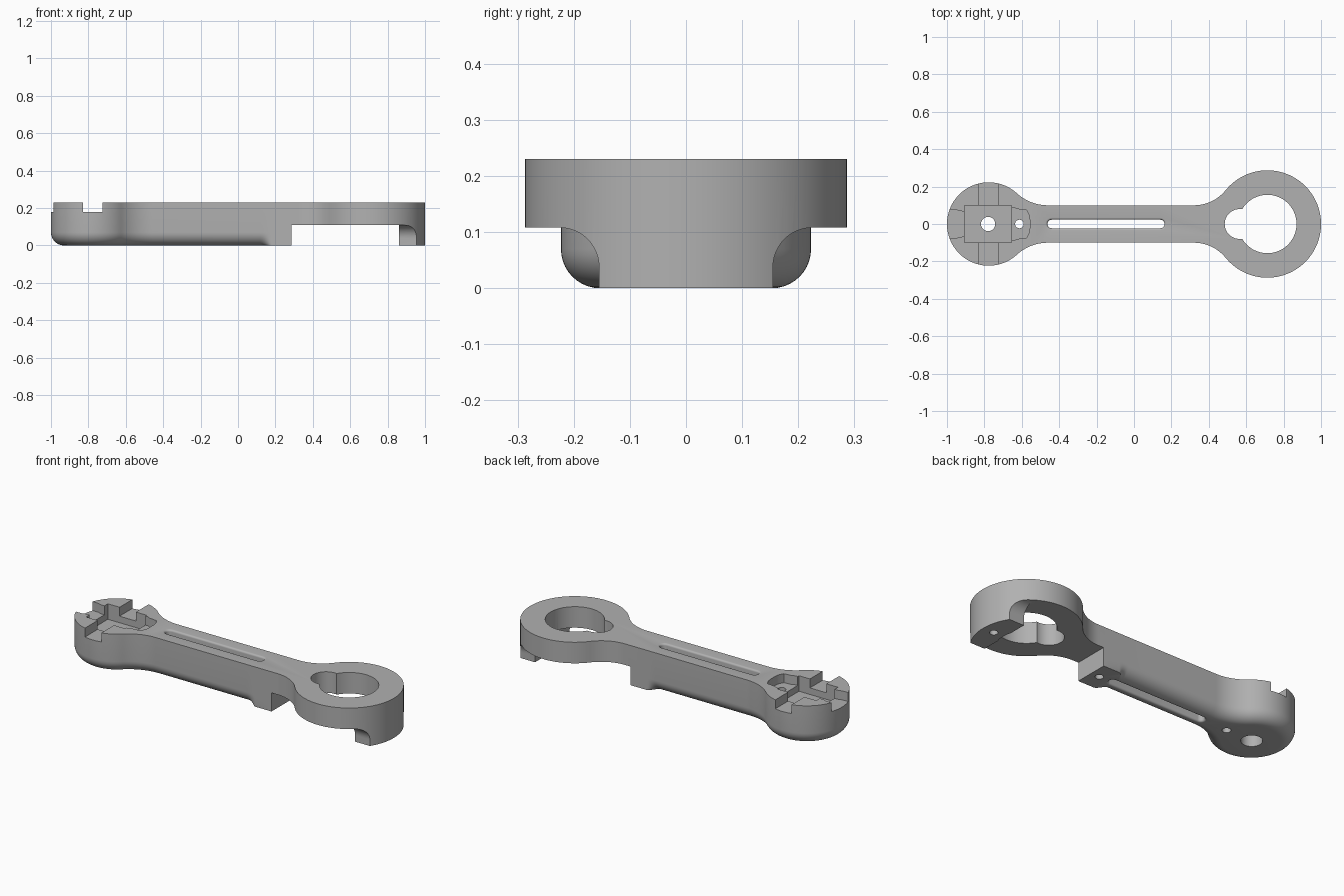
import bpy, bmesh
from math import pi, cos, sin, atan2, hypot

if "Cube" in bpy.data.objects:
    bpy.data.objects.remove(bpy.data.objects["Cube"])

TOP, ARM, ROUND = 0.23, 0.10, 0.07      # height, arm half width, lower edge radius
LX, LR = -0.777, 0.223                  # small end
RX, RR = 0.713, 0.287                   # ring end
CUT_Z, FOOT_Y = 0.108, 0.155

grey = bpy.data.materials.new("plain grey")
grey.use_nodes = True
colour = (0.44, 0.44, 0.44, 1)
grey.diffuse_color = colour
grey.node_tree.nodes["Principled BSDF"].inputs["Base Color"].default_value = colour


def arc(cx, cy, r, a, b, n):
    return [(cx + r * cos(a + (b - a) * i / n), cy + r * sin(a + (b - a) * i / n))
            for i in range(n + 1)]


def loft(name, rings):
    """Closed solid through rings of 3D points."""
    bm = bmesh.new()
    rows = [[bm.verts.new(p) for p in ring] for ring in rings]
    n = len(rows[0])
    for a, b in zip(rows, rows[1:]):
        for i in range(n):
            bm.faces.new((a[i], a[(i + 1) % n], b[(i + 1) % n], b[i]))
    bm.faces.new(rows[0])
    bm.faces.new(rows[-1])
    bmesh.ops.remove_doubles(bm, verts=bm.verts, dist=1e-6)
    bmesh.ops.recalc_face_normals(bm, faces=bm.faces)
    mesh = bpy.data.meshes.new(name)
    bm.to_mesh(mesh)
    bm.free()
    obj = bpy.data.objects.new(name, mesh)
    bpy.context.collection.objects.link(obj)
    return obj


def at_z(points, z):
    return [(x, y, z) for x, y in points]


def prism(name, points, z0, z1):
    return loft(name, [at_z(points, z0), at_z(points, z1)])


def box(name, x0, x1, y0, y1, z0, z1):
    return prism(name, [(x0, y0), (x1, y0), (x1, y1), (x0, y1)], z0, z1)


def cylinder(name, x, r, z0, z1, n=48):
    return prism(name, arc(x, 0, r, 0, 2 * pi, n)[:-1], z0, z1)


def stadium(x0, x1, r):
    return arc(x1, 0, r, -pi / 2, pi / 2, 12) + arc(x0, 0, r, pi / 2, 3 * pi / 2, 12)


def blend(dx, r):
    """Radius of the concave arc joining a round end to the arm."""
    return (dx * dx + ARM * ARM - r * r) / (2 * (r - ARM))


def outline(d):
    """Plan outline, inset by d on the small end and most of the arm."""
    dl, dr = 0.317, 0.393
    bl, br = blend(dl, LR), blend(dr, RR)
    al, ar = atan2(ARM + bl, dl), atan2(ARM + br, dr)
    half = arc(LX, 0, LR - d, pi, al, 36)
    half += arc(LX + dl, ARM + bl, bl + d, al - pi, -pi / 2, 16)[1:]
    for i in range(7):                    # rounding runs out before the block
        t = i / 6
        half.append((0.12 + 0.06 * t, ARM - d * (1 - t * t * (3 - 2 * t))))
    half += arc(RX - dr, ARM + br, br, -pi / 2, -ar, 16)
    half += arc(RX, 0, RR, pi - ar, 0, 48)[1:]
    return half + [(x, -y) for x, y in reversed(half[1:-1])]


# Main body with rounded lower edge
rings = []
for i in range(11):
    a = pi / 2 * i / 10
    rings.append(at_z(outline(ROUND * (1 - sin(a))), ROUND * (1 - cos(a))))
rings.append(at_z(outline(0), TOP))
body = loft("link_arm", rings)

cutters = []
# Clearance beneath the ring, leaving the foot at the far end
cutters.append(box("ring_clearance", 0.285, 0.86, -0.4, 0.4, -0.1, CUT_Z))
for s in (1, -1):
    curve = arc(FOOT_Y + ROUND, CUT_Z - ROUND, ROUND, pi, pi / 2, 12)
    side = [(FOOT_Y, -0.1)] + curve + [(0.4, CUT_Z), (0.4, -0.1)]
    cutters.append(loft("foot_side", [[(x, s * y, z) for y, z in side] for x in (0.8, 1.1)]))

# Keyhole opening through the ring
cutters.append(cylinder("ring_hole", RX, 0.156, -0.1, 0.4, 72))
cutters.append(cylinder("ring_hole_lobe", 0.565, 0.08, -0.1, 0.4))

# Long slot with eased upper and lower rims
slot = [at_z(stadium(-0.44, 0.14, 0.034), -0.05)]
rim = [(0.034 - 0.011 * sin(pi / 2 * i / 5), 0.011 * (1 - cos(pi / 2 * i / 5))) for i in range(6)]
for r, z in rim:
    slot.append(at_z(stadium(-0.44, 0.14, r), z))
for r, z in reversed(rim):
    slot.append(at_z(stadium(-0.44, 0.14, r), TOP - z))
slot.append(at_z(stadium(-0.44, 0.14, 0.034), TOP + 0.05))
cutters.append(loft("arm_slot", slot))

# Cross-shaped recess in the small end: shallow arms, deeper square
SHALLOW, DEEP = 0.178, 0.14
cutters.append(box("cross_slot", -0.83, -0.725, -0.3, 0.3, SHALLOW, 0.4))
west = [(-1.1, 0.078), (-0.95, 0.076), (-0.93, 0.069), (-0.89, 0.066)]
cutters.append(prism("end_slot", west + [(x, -y) for x, y in reversed(west)], SHALLOW, 0.4))
east = [(-0.7, 0.088), (-0.64, 0.088), (-0.625, 0.08), (-0.575, 0.075), (-0.56, 0.045), (-0.557, 0.02)]
cutters.append(prism("inner_slot", east + [(x, -y) for x, y in reversed(east)], SHALLOW, 0.4))
cutters.append(box("square_pocket", -0.905, -0.655, -ARM, ARM, DEEP, 0.4))

# Screw holes
cutters.append(cylinder("centre_hole", -0.78, 0.038, -0.1, 0.4))
cutters.append(cylinder("centre_counterbore", -0.78, 0.056, -0.1, 0.08))
cutters.append(cylinder("small_hole", -0.613, 0.023, -0.1, 0.4, 32))
cutters.append(cylinder("block_hole", 0.23, 0.022, -0.1, 0.12, 32))
cutters.append(cylinder("foot_hole", 0.93, 0.022, -0.1, 0.12, 32))

# Apply the cuts one after another
bpy.ops.object.select_all(action="DESELECT")
body.select_set(True)
bpy.context.view_layer.objects.active = body
for c in cutters:
    mod = body.modifiers.new(c.name, "BOOLEAN")
    mod.operation, mod.solver, mod.object = "DIFFERENCE", "EXACT", c
    bpy.ops.object.modifier_apply(modifier=mod.name)
    bpy.data.objects.remove(c)

body.data.materials.clear()
body.data.materials.append(grey)
bpy.ops.object.shade_smooth_by_angle(angle=pi / 6)
